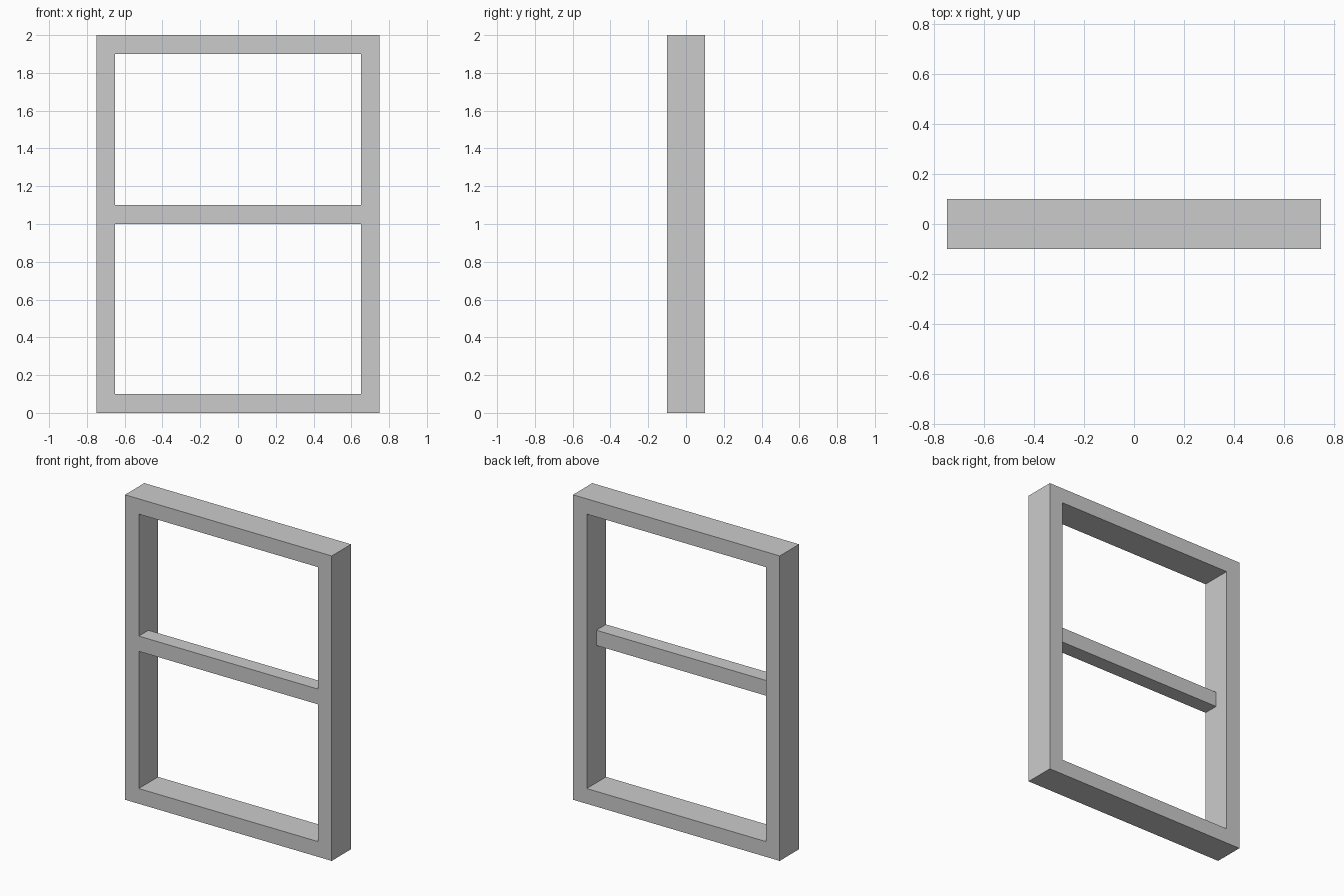
import bpy
import bmesh
from mathutils import Matrix, Vector

if "Cube" in bpy.data.objects:
    bpy.data.objects.remove(bpy.data.objects["Cube"])

WIDTH, DEPTH, HEIGHT, BORDER = 1.5, 0.2, 2.0, 0.1

grey = bpy.data.materials.new("frame grey")
grey.use_nodes = True
colour = (0.6, 0.6, 0.6, 1)
grey.diffuse_color = colour
grey.node_tree.nodes["Principled BSDF"].inputs["Base Color"].default_value = colour


def add_object(name, bm):
    bmesh.ops.recalc_face_normals(bm, faces=bm.faces)
    mesh = bpy.data.meshes.new(name)
    bm.to_mesh(mesh)
    bm.free()
    mesh.materials.append(grey)
    obj = bpy.data.objects.new(name, mesh)
    bpy.context.collection.objects.link(obj)
    return obj


def rectangle(bm, y, margin):
    x, low, high = WIDTH / 2 - margin, margin, HEIGHT - margin
    corners = [(-x, low), (x, low), (x, high), (-x, high)]
    return [bm.verts.new((cx, y, cz)) for cx, cz in corners]


# Outer frame: four rectangles joined into a closed ring with mitred corners
bm = bmesh.new()
half = DEPTH / 2
loops = [rectangle(bm, y, margin) for y, margin in
         [(-half, 0), (-half, BORDER), (half, BORDER), (half, 0)]]
for i in range(4):
    a, b = loops[i - 1], loops[i]
    for j in range(4):
        bm.faces.new((a[j - 1], a[j], b[j], b[j - 1]))
add_object("outer_frame", bm)

# Middle rail: half as deep, flush with the front
bm = bmesh.new()
size = Vector((WIDTH - 2 * BORDER, DEPTH / 2, BORDER))
centre = Vector((0, -DEPTH / 4, HEIGHT / 2 + BORDER / 2))
bmesh.ops.create_cube(bm, size=1,
                      matrix=Matrix.Translation(centre) @ Matrix.Diagonal(size.to_4d()))
add_object("middle_rail", bm)
